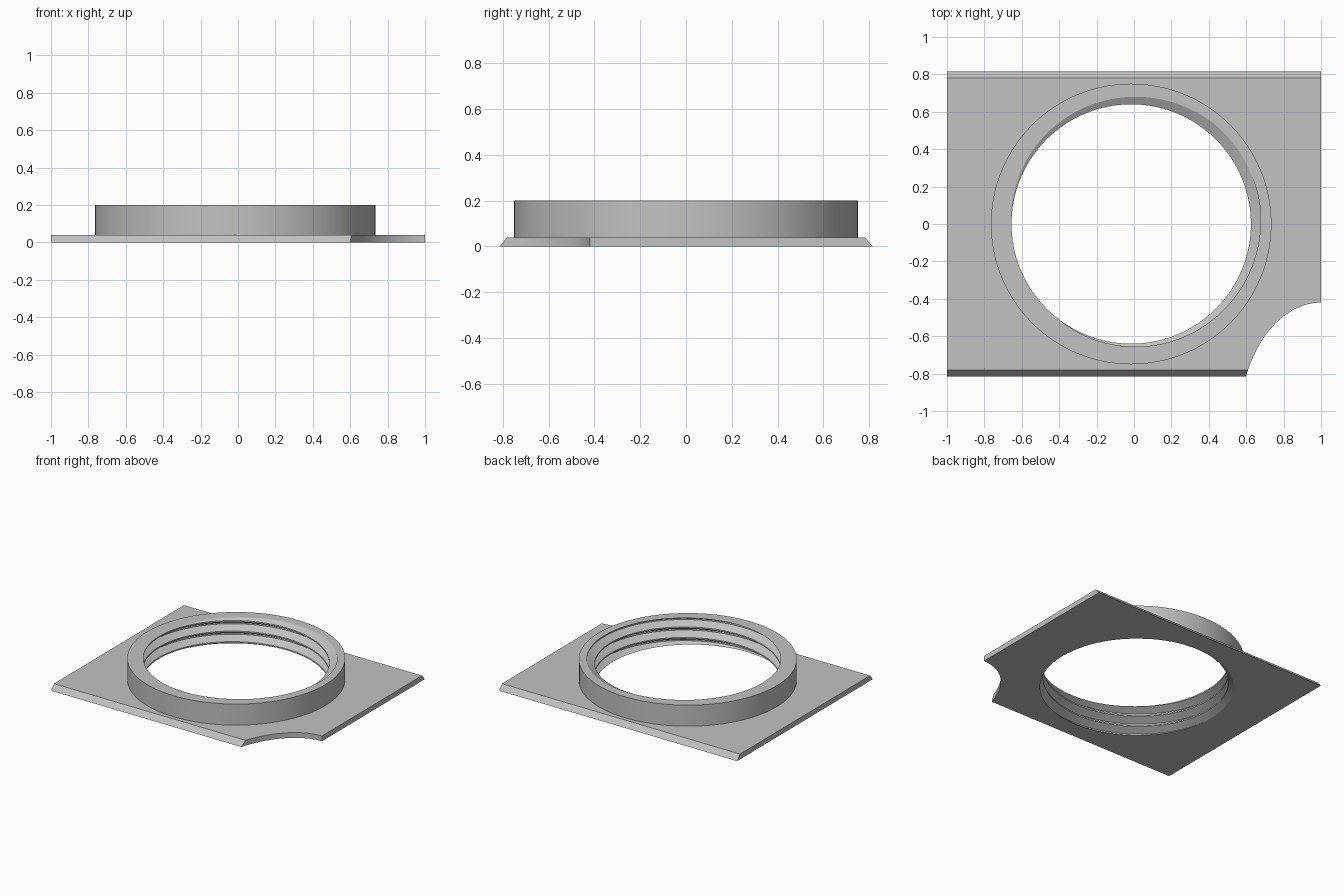
import bpy, bmesh, math

cube = bpy.data.objects.get("Cube")
if cube:
    bpy.data.objects.remove(cube, do_unlink=True)

SEGS = 128
CX = -0.015                      # ring axis
TOP, PLATE_TOP = 0.2, 0.04
OUTER, MINOR, MAJOR = 0.75, 0.64, 0.695
PITCH = 0.08

grey = bpy.data.materials.new("light grey")
grey.use_nodes = True
colour = (0.54, 0.54, 0.54, 1)
grey.diffuse_color = colour
grey.node_tree.nodes["Principled BSDF"].inputs["Base Color"].default_value = colour


def finish(name, bm):
    bmesh.ops.remove_doubles(bm, verts=bm.verts, dist=1e-5)
    bmesh.ops.recalc_face_normals(bm, faces=bm.faces)
    mesh = bpy.data.meshes.new(name)
    bm.to_mesh(mesh)
    bm.free()
    mesh.materials.append(grey)
    obj = bpy.data.objects.new(name, mesh)
    bpy.context.collection.objects.link(obj)
    return obj


def smooth(obj):
    bpy.ops.object.select_all(action='DESELECT')
    obj.select_set(True)
    bpy.context.view_layer.objects.active = obj
    bpy.ops.object.shade_smooth_by_angle(angle=math.radians(25))


def elliptic_cutter(name, x, y, rx, ry):
    bm = bmesh.new()
    bmesh.ops.create_cone(bm, cap_ends=True, segments=SEGS, radius1=1, radius2=1, depth=1)
    # Rotate the ring of vertices so its first one lies on +x
    for v in bm.verts:
        a = round(math.atan2(v.co.y, v.co.x) * SEGS / math.tau) * math.tau / SEGS
        v.co = (x + rx * math.cos(a), y + ry * math.sin(a), v.co.z)
    obj = finish(name, bm)
    obj.hide_render = True
    return obj


def cut(target, cutter):
    mod = target.modifiers.new("cut", 'BOOLEAN')
    mod.operation, mod.solver, mod.object = 'DIFFERENCE', 'EXACT', cutter
    bpy.context.view_layer.objects.active = target
    bpy.ops.object.modifier_apply(modifier=mod.name)
    bpy.data.objects.remove(cutter, do_unlink=True)


# Base plate with sloping front and back edges
bm = bmesh.new()
section = [(-0.815, 0), (0.815, 0), (0.78, PLATE_TOP), (-0.78, PLATE_TOP)]
face = bm.faces.new([bm.verts.new((-1, y, z)) for y, z in section])
extruded = bmesh.ops.extrude_face_region(bm, geom=[face])
for v in extruded["geom"]:
    if isinstance(v, bmesh.types.BMVert):
        v.co.x = 1
plate = finish("base_plate", bm)

# Round opening for the ring and curved corner notch
cut(plate, elliptic_cutter("ring_opening", CX, 0, OUTER, OUTER))
cut(plate, elliptic_cutter("corner_notch", 1, -1.092, 0.441, 0.672))
smooth(plate)


# Ring with an internal helical thread
def turn_offset(angle):
    return angle / math.tau - 1 / 12


def thread_radius(angle, z):
    u = (z - TOP) / PITCH - turn_offset(angle)
    away = abs(u - round(u))
    t = min(max((away - 1 / 16) / (3 / 8), 0), 1)
    return MAJOR + (MINOR - MAJOR) * t


knots = [n + k / 16 for n in range(-4, 2) for k in (-7, -1, 1, 7)]
bm = bmesh.new()
columns = []
for i in range(SEGS + 1):
    a = math.tau * i / SEGS
    points = []
    for u in knots:
        z = min(max(TOP + PITCH * (u + turn_offset(a)), 0), TOP)
        points.append((thread_radius(a, z), z))
    points += [(OUTER, TOP), (OUTER, PLATE_TOP), (OUTER, 0)]
    columns.append([bm.verts.new((CX + r * math.cos(a), r * math.sin(a), z))
                    for r, z in points])
for left, right in zip(columns, columns[1:]):
    for j in range(len(left)):
        k = (j + 1) % len(left)
        bm.faces.new((left[j], right[j], right[k], left[k]))
ring = finish("threaded_ring", bm)
smooth(ring)
